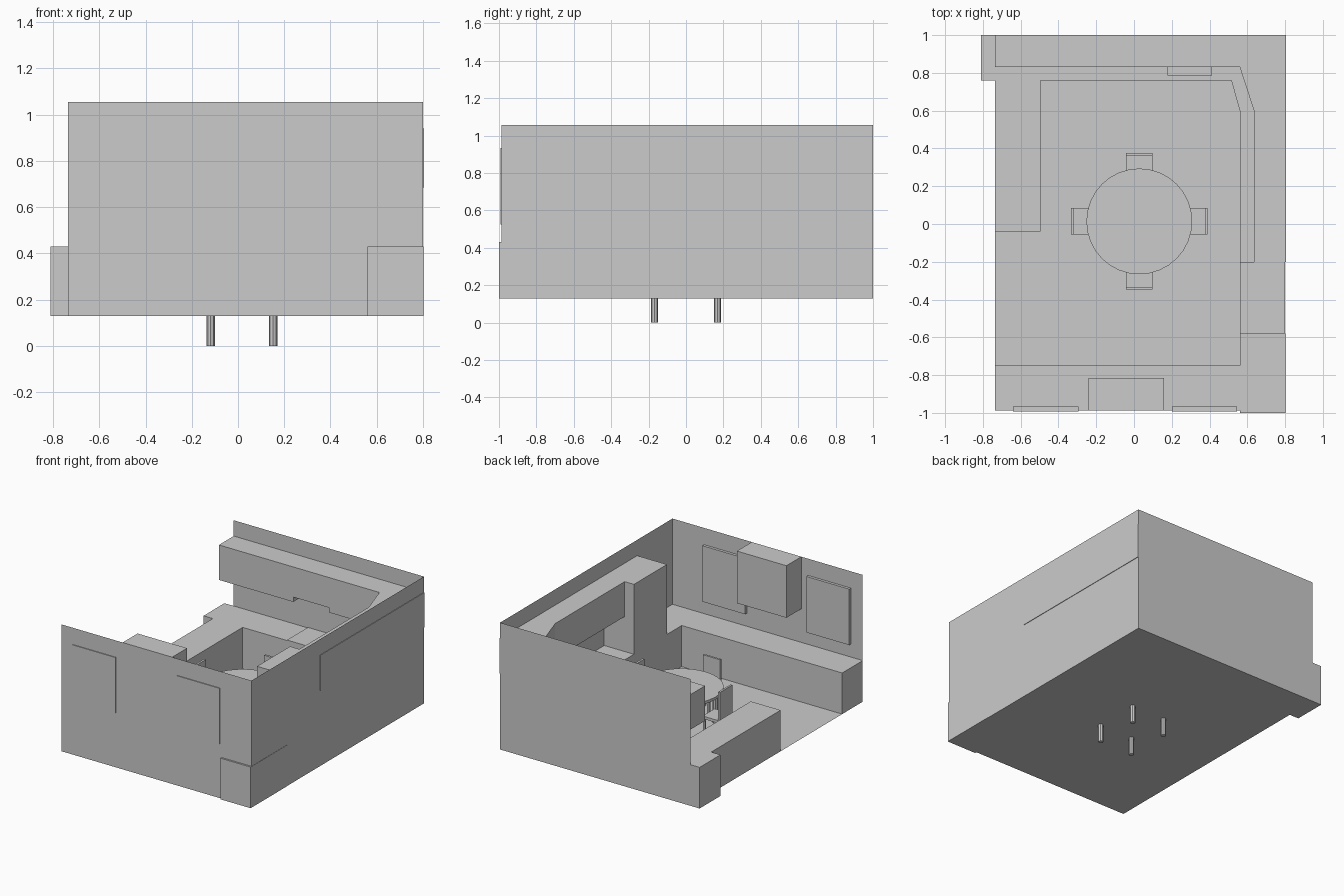
import bpy, math

if "Cube" in bpy.data.objects:
    bpy.data.objects.remove(bpy.data.objects["Cube"])

FLOOR, COUNTER, CAB_LOW, CAB_TOP, WALL_TOP = 0.13, 0.43, 0.685, 0.94, 1.055
LEFT, RIGHT, FRONT, BACK = -0.735, 0.80, -0.987, 1.0


def mesh(name, verts, faces):
    me = bpy.data.meshes.new(name)
    me.from_pydata(verts, [], faces)
    ob = bpy.data.objects.new(name, me)
    bpy.context.collection.objects.link(ob)
    return ob


def prism(name, outline, z0, z1):
    """Extrude a counter-clockwise outline from z0 to z1."""
    n = len(outline)
    verts = [(x, y, z0) for x, y in outline] + [(x, y, z1) for x, y in outline]
    faces = [tuple(reversed(range(n))), tuple(range(n, 2 * n))]
    faces += [(i, (i + 1) % n, n + (i + 1) % n, n + i) for i in range(n)]
    return mesh(name, verts, faces)


def box(name, x0, x1, y0, y1, z0, z1):
    return prism(name, [(x0, y0), (x1, y0), (x1, y1), (x0, y1)], z0, z1)


def disc(name, x, y, r, z0, z1, sides):
    ring = [(x + r * math.cos(math.tau * i / sides),
             y + r * math.sin(math.tau * i / sides)) for i in range(sides)]
    return prism(name, ring, z0, z1)


# Room shell: floor and three thin walls, left side open
corners = [(LEFT, FRONT), (RIGHT, FRONT), (RIGHT, BACK), (LEFT, BACK)]
mesh("floor", [(x, y, FLOOR) for x, y in corners], [(0, 1, 2, 3)])
for i, name in enumerate(("front_wall", "right_wall", "back_wall")):
    a, b = corners[i], corners[i + 1]
    mesh(name, [(*a, FLOOR), (*b, FLOOR), (*b, WALL_TOP), (*a, WALL_TOP)],
         [(0, 1, 2, 3)])

# Lower counters
counter = prism("corner_counter",
                [(-0.81, 1), (-0.81, 0.76), (0.515, 0.76), (0.56, 0.60),
                 (0.56, -0.20), (0.80, -0.20), (0.80, 1)], FLOOR, COUNTER)
box("front_counter", LEFT, 0.56, FRONT, -0.75, FLOOR, COUNTER)
box("end_counter", 0.56, 0.802, -1.0, -0.58, FLOOR, COUNTER)
box("bar_counter", LEFT, -0.495, -0.04, 0.76, FLOOR, COUNTER)

# Sink recess cut into the back counter
cutter = box("sink_cutter", 0.18, 0.41, 0.785, 0.96, COUNTER - 0.08, COUNTER + 0.1)
cutter.hide_render = True
mod = counter.modifiers.new("sink", "BOOLEAN")
mod.operation, mod.object, mod.solver = "DIFFERENCE", cutter, "EXACT"
bpy.context.view_layer.objects.active = counter
counter.select_set(True)
bpy.ops.object.modifier_apply(modifier="sink")
bpy.data.objects.remove(cutter)

# Appliances
box("cooker", -0.135, 0.155, 0.757, 0.998, FLOOR, COUNTER + 0.005)
box("fridge", 0.56, RIGHT, -0.58, -0.20, FLOOR, CAB_TOP)
box("extractor_hood", -0.24, 0.16, FRONT, -0.815, 0.675, WALL_TOP)

# Upper cabinets, with a raised section over the cooker
box("left_upper_cabinet", LEFT, -0.135, 0.83, BACK, CAB_LOW, CAB_TOP)
box("middle_upper_cabinet", -0.135, 0.155, 0.83, BACK, 0.72, CAB_TOP)
prism("corner_upper_cabinet",
      [(0.155, 1), (0.155, 0.83), (0.56, 0.83), (0.635, 0.60),
       (0.635, -0.20), (0.804, -0.20), (0.804, 1)], CAB_LOW, CAB_TOP)

# Window panels, slightly proud of the wall on both sides
for i, x in enumerate((-0.64, 0.20)):
    box(f"window_{i + 1}", x, x + 0.345, -0.993, -0.967, 0.525, 0.933)

# Round table, legs passing down below the floor
CX, CY = 0.028, 0.014
disc("table_top", CX, CY, 0.28, 0.40, 0.42, 32)
for x in (-0.118, 0.152):
    for y in (-0.168, 0.168):
        disc("table_leg", x, y, 0.018, 0.0, 0.40, 8)

# Four chairs facing the table (local +x points away from the table)
for i in range(4):
    parts = [box("chair_seat", 0.22, 0.362, -0.07, 0.07, 0.27, 0.29),
             box("chair_back", 0.347, 0.362, -0.07, 0.07, 0.29, 0.50)]
    for x in (0.222, 0.345):
        for y in (-0.068, 0.053):
            parts.append(box("chair_leg", x, x + 0.015, y, y + 0.015, FLOOR, 0.27))
    for p in parts:
        p.location = (CX, CY, 0)
        p.rotation_euler.z = i * math.pi / 2
